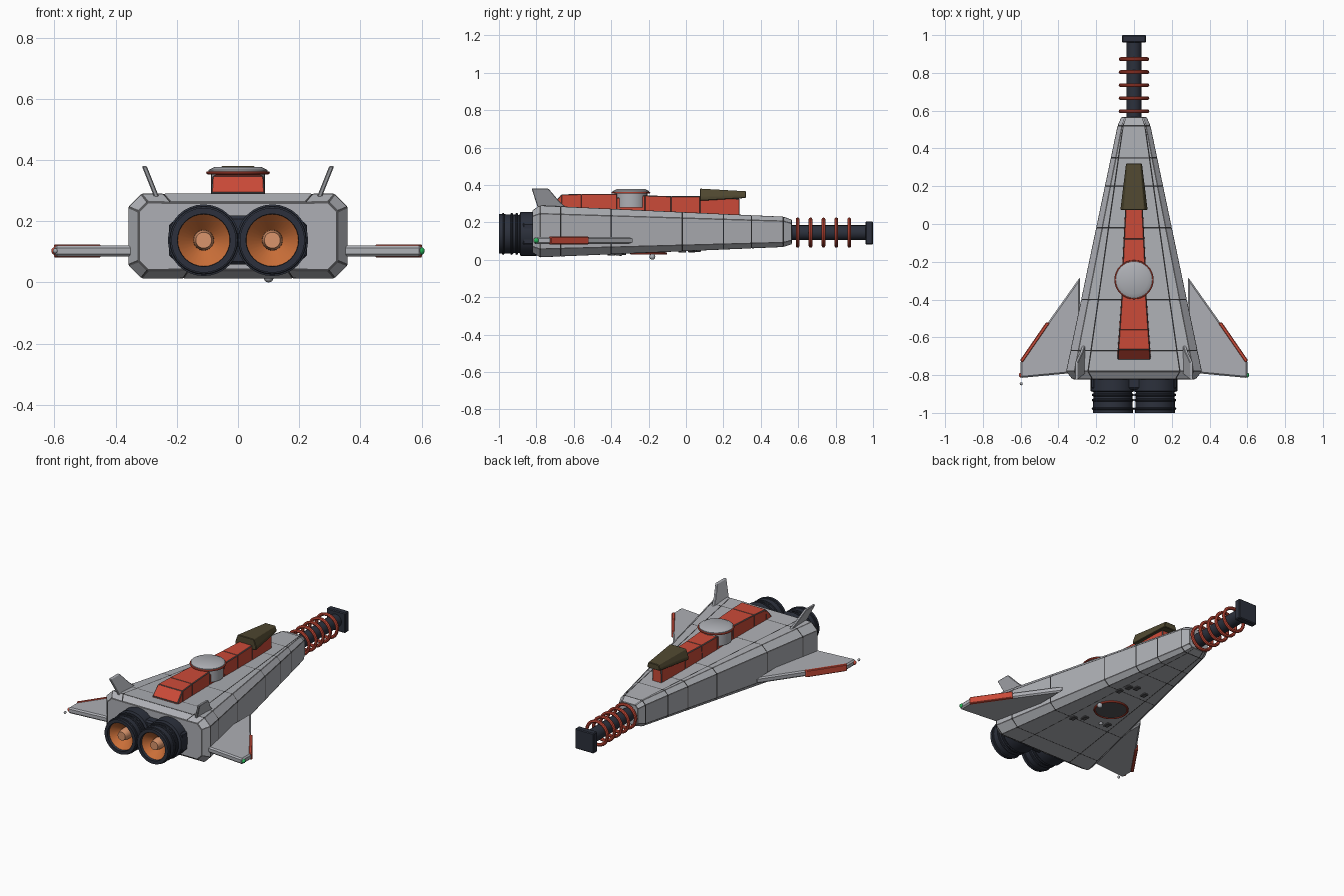
import bpy, bmesh, math
from mathutils import Matrix, Vector

if "Cube" in bpy.data.objects:
    bpy.data.objects.remove(bpy.data.objects["Cube"])


def mat(name, r, g, b):
    m = bpy.data.materials.new(name)
    m.diffuse_color = (r, g, b, 1)
    m.use_nodes = True
    m.node_tree.nodes["Principled BSDF"].inputs["Base Color"].default_value = m.diffuse_color
    return m


GREY = mat("hull_grey", 0.42, 0.43, 0.46)
LINE = mat("seam_dark", 0.09, 0.09, 0.095)
RED = mat("red", 0.6, 0.07, 0.04)
DARK = mat("navy_dark", 0.025, 0.03, 0.045)
OLIVE = mat("canopy_olive", 0.08, 0.065, 0.03)
ORANGE = mat("orange", 0.6, 0.16, 0.04)
PALE = mat("pale_orange", 0.7, 0.3, 0.15)
GREEN = mat("green", 0.02, 0.5, 0.1)


def finish(name, bm, *mats, smooth=False):
    bmesh.ops.recalc_face_normals(bm, faces=bm.faces)
    me = bpy.data.meshes.new(name)
    bm.to_mesh(me)
    bm.free()
    ob = bpy.data.objects.new(name, me)
    bpy.context.collection.objects.link(ob)
    for m in mats:
        me.materials.append(m)
    if smooth:
        bpy.ops.object.select_all(action='DESELECT')
        bpy.context.view_layer.objects.active = ob
        ob.select_set(True)
        bpy.ops.object.shade_smooth_by_angle(angle=math.radians(35))
    return ob


def loft(name, rings, *mats, seam=0, bevel=0):
    """Skin closed rings; seam > 0 outlines every panel with a dark groove."""
    bm = bmesh.new()
    vs = [[bm.verts.new(p) for p in r] for r in rings]
    n = len(rings[0])
    for a, b in zip(vs, vs[1:]):
        for i in range(n):
            bm.faces.new((a[i], a[(i + 1) % n], b[(i + 1) % n], b[i]))
    bm.faces.new(vs[0])
    bm.faces.new(vs[-1])
    bmesh.ops.recalc_face_normals(bm, faces=bm.faces)
    if seam:
        res = bmesh.ops.inset_individual(bm, faces=bm.faces[:], thickness=seam, depth=0.002)
        for f in res["faces"]:
            f.material_index = 1
    if bevel:
        bmesh.ops.bevel(bm, geom=bm.edges[:], offset=bevel, segments=1, affect='EDGES')
    return finish(name, bm, *mats)


def lathe(name, prof, centre, axis, m, n=32):
    """Revolve (radius, height) points about axis 'Y' or 'Z' through centre."""
    bm = bmesh.new()
    rings = []
    for r, h in prof:
        ring = []
        for i in range(n):
            a = 2 * math.pi * i / n
            c, s = r * math.cos(a), r * math.sin(a)
            p = Vector((c, h, s)) if axis == 'Y' else Vector((c, s, h))
            ring.append(bm.verts.new(p + Vector(centre)))
        rings.append(ring)
    for a, b in zip(rings, rings[1:]):
        for i in range(n):
            bm.faces.new((a[i], a[(i + 1) % n], b[(i + 1) % n], b[i]))
    bm.faces.new(rings[0])
    bm.faces.new(rings[-1])
    return finish(name, bm, m, smooth=True)


def torus(name, R, r, centre, axis, m):
    rot = (math.pi / 2, 0, 0) if axis == 'Y' else (0, 0, 0)
    bpy.ops.mesh.primitive_torus_add(major_radius=R, minor_radius=r, major_segments=32,
                                     minor_segments=8, location=centre, rotation=rot)
    ob = bpy.context.object
    ob.name = name
    ob.data.materials.append(m)
    bpy.ops.object.shade_smooth_by_angle()


def box(name, c, s, m, bevel=0):
    bm = bmesh.new()
    bmesh.ops.create_cube(bm, size=1, matrix=Matrix.Translation(c) @ Matrix.Diagonal((*s, 1)))
    if bevel:
        bmesh.ops.bevel(bm, geom=bm.edges[:], offset=bevel, segments=1, affect='EDGES')
    finish(name, bm, m)


def ball(name, c, r, m):
    bm = bmesh.new()
    bmesh.ops.create_uvsphere(bm, u_segments=16, v_segments=8, radius=r,
                              matrix=Matrix.Translation(c))
    finish(name, bm, m, smooth=True)


# Hull: chamfered tapering wedge with panel seams
def hull_ring(y, w, zt, zb, c):
    half = [(0.68 * w, zt), (w - c, zt), (w, zt - c), (w, zb + c), (w - c, zb), (0.5 * w, zb)]
    return [(x, y, z) for x, z in half] + [(-x, y, z) for x, z in reversed(half)]


sections = [(-0.82, 0.325, 0.262, 0.04, 0.03), (-0.78, 0.357, 0.288, 0.015, 0.042)]
for y in (-0.67, -0.4, -0.02, 0.2, 0.35, 0.52):
    t = (y + 0.78) / 1.3
    sections.append((y, 0.357 - 0.272 * t, 0.288 - 0.06 * t, 0.015 + 0.055 * t, 0.042 - 0.02 * t))
sections.append((0.565, 0.065, 0.212, 0.085, 0.018))
loft("hull", [hull_ring(*s) for s in sections], GREY, LINE, seam=0.005)


# Red dorsal spine in panelled segments
def spine_ring(y, w, zb, zt):
    return [(w, y, zb), (w * 0.97, y, zt), (-w * 0.97, y, zt), (-w, y, zb)]


loft("spine_rear", [spine_ring(-0.715, 0.088, 0.27, 0.292), spine_ring(-0.665, 0.085, 0.27, 0.347),
                    spine_ring(-0.56, 0.077, 0.26, 0.35), spine_ring(-0.37, 0.064, 0.26, 0.35)],
     RED, LINE, seam=0.003)
loft("spine_middle", [spine_ring(-0.37, 0.063, 0.25, 0.33), spine_ring(-0.22, 0.06, 0.25, 0.342),
                      spine_ring(-0.08, 0.053, 0.25, 0.338), spine_ring(0.075, 0.045, 0.24, 0.338)],
     RED, LINE, seam=0.003)
loft("spine_front", [spine_ring(0.075, 0.045, 0.24, 0.33), spine_ring(0.285, 0.03, 0.235, 0.325)],
     RED, LINE, seam=0.003)

# Canopy wedge
loft("canopy", [[(w1, y, z0), (w1, y, z1), (w2, y, z2), (-w2, y, z2), (-w1, y, z1), (-w1, y, z0)]
                for y, w1, w2, z0, z1, z2 in ((0.075, 0.072, 0.055, 0.315, 0.335, 0.38),
                                              (0.32, 0.042, 0.034, 0.33, 0.345, 0.366))],
     OLIVE, bevel=0.003)

# Turret on the spine
lathe("turret", [(0.088, 0.28), (0.088, 0.355), (0.097, 0.357), (0.097, 0.367), (0.075, 0.378)],
      (0, -0.295, 0), 'Z', GREY)
torus("turret_ring", 0.099, 0.005, (0, -0.295, 0.358), 'Z', RED)

# Wings, leading edge strips, fins and tip lights
for side, s in (("left", -1), ("right", 1)):
    plan = [(0.285, -0.28), (0.6, -0.725), (0.6, -0.815), (0.285, -0.785)]
    loft(side + "_wing", [[(s * x, y, z) for x, y in plan] for z in (0.085, 0.121)],
         GREY, bevel=0.008)
    strip = [(0.445, -0.525), (0.465, -0.52), (0.604, -0.722), (0.59, -0.735)]
    loft(side + "_wing_edge", [[(s * x, y, z) for x, y in strip] for z in (0.082, 0.124)],
         RED, bevel=0.004)
    fin = [(-0.79, 0.27), (-0.825, 0.38), (-0.735, 0.38), (-0.68, 0.315), (-0.63, 0.27)]
    loft(side + "_fin", [[(s * (0.268 + 0.4 * (z - 0.285) + d), y, z) for y, z in fin]
                         for d in (-0.008, 0.008)], GREY, bevel=0.003)
    ball(side + "_tip_light", (s * 0.597, -0.8, 0.103), 0.013, GREEN if s > 0 else RED)

    # Engine: ribbed nozzle, orange bell and centre plug
    c = (s * 0.112, 0, 0.138)
    lathe(side + "_engine", [(0.1, -0.78), (0.117, -0.8), (0.117, -0.885), (0.102, -0.89),
                             (0.106, -0.985), (0.106, -1.0), (0.086, -1.0), (0.084, -0.965),
                             (0.06, -0.92)], c, 'Y', DARK)
    for i, y in enumerate((-0.905, -0.932, -0.978)):
        torus(f"{side}_engine_rib_{i}", 0.105, 0.007, (c[0], y, c[2]), 'Y', DARK)
    lathe(side + "_engine_bell", [(0.085, -0.982), (0.03, -0.925)], c, 'Y', ORANGE)
    bell = bpy.data.objects[side + "_engine_bell"]
    bm = bmesh.new()                       # open the mouth of the bell
    bm.from_mesh(bell.data)
    big = max(bm.faces, key=lambda f: f.calc_area())
    bmesh.ops.delete(bm, geom=[big], context='FACES_ONLY')
    bm.to_mesh(bell.data)
    bm.free()
    lathe(side + "_engine_plug", [(0.034, -0.92), (0.033, -0.955), (0.026, -0.985)], c, 'Y', PALE)
    box(side + "_engine_brace", (s * 0.2, -0.84, 0.138), (0.05, 0.07, 0.12), DARK, 0.01)
ball("tail_beacon", (-0.597, -0.846, 0.103), 0.008, GREY)
box("engine_bridge", (0, -0.84, 0.138), (0.2, 0.07, 0.16), DARK, 0.01)

# Nose cannon: shaft, coils and muzzle block
lathe("cannon_shaft", [(0.04, 0.55), (0.04, 0.97)], (0, 0, 0.145), 'Y', DARK, 16)
for i in range(5):
    torus(f"cannon_coil_{i}", 0.071, 0.01, (0, 0.597 + i * 0.069, 0.145), 'Y', RED)
box("cannon_muzzle", (0, 0.98, 0.143), (0.128, 0.04, 0.125), DARK, 0.005)

# Belly hatch and fittings
lathe("belly_hatch", [(0.09, 0.06), (0.09, 0.031)], (0, -0.2, 0), 'Z', LINE)
torus("belly_hatch_ring", 0.093, 0.006, (0, -0.2, 0.033), 'Z', RED)
ball("belly_sensor", (0.1, -0.18, 0.016), 0.016, GREY)
for i, (x, y) in enumerate(((0.07, 0.04), (0.03, 0.06), (-0.05, 0.03), (0.09, -0.02),
                            (-0.09, -0.34), (0.06, -0.36), (0.11, -0.4))):
    box(f"belly_fitting_{i}", (x, y, 0.043 + 0.042 * (y + 0.2)), (0.03, 0.04, 0.026), LINE, 0.003)
ball("belly_knob", (-0.05, -0.35, 0.032), 0.012, GREY)
